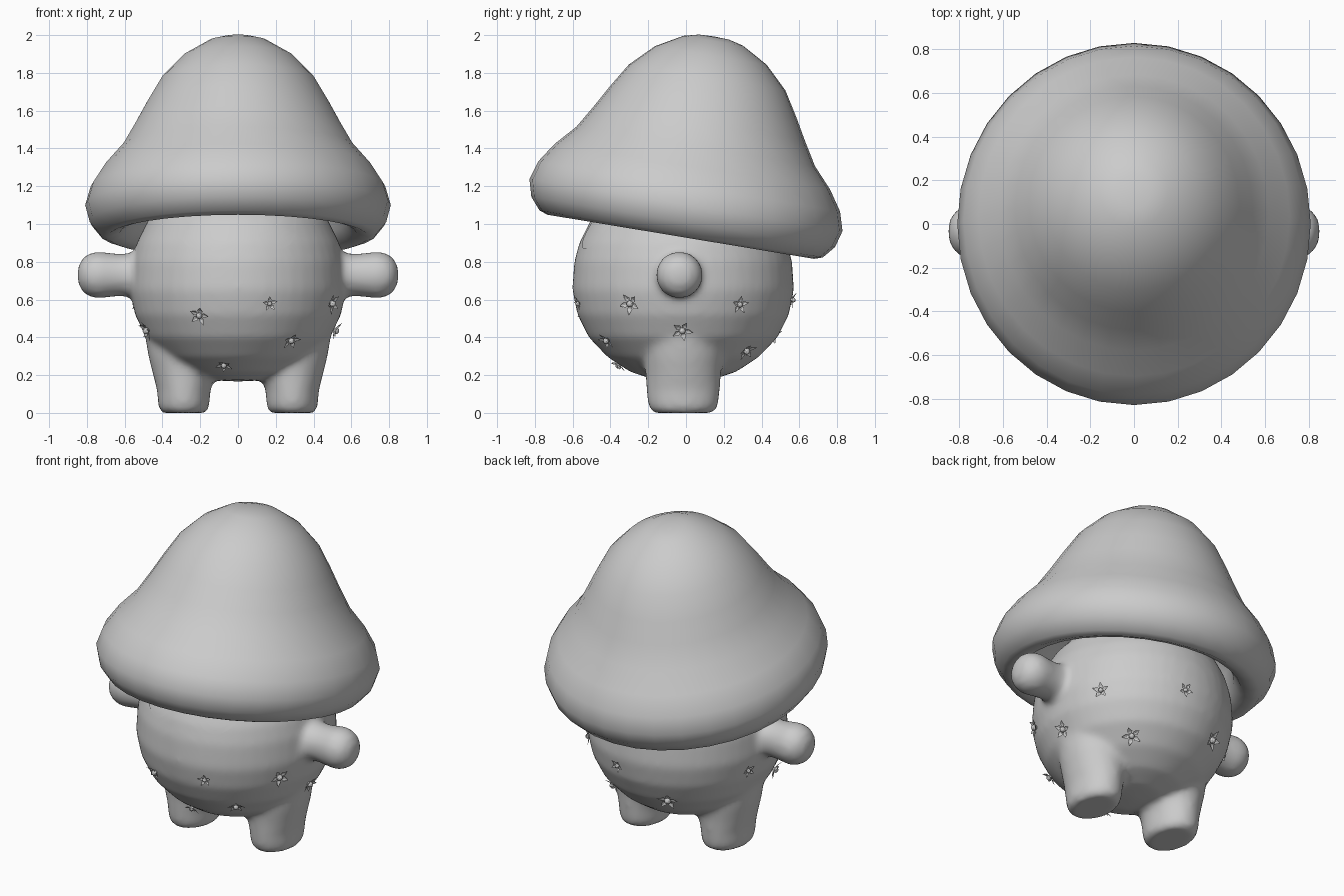
import bpy, bmesh, math
from mathutils import Matrix, Vector

if "Cube" in bpy.data.objects:
    bpy.data.objects.remove(bpy.data.objects["Cube"])

grey = bpy.data.materials.new("plain_grey")
grey.diffuse_color = (0.6, 0.6, 0.6, 1)
grey.use_nodes = True
grey.node_tree.nodes["Principled BSDF"].inputs["Base Color"].default_value = grey.diffuse_color


def loft(bm, rings, seg=32, mat=Matrix()):
    """Skin elliptical rings (cx, cy, z, rx, ry); a zero radius makes a pole."""
    start, loops = len(bm.faces), []
    for cx, cy, z, rx, ry in rings:
        n = seg if rx > 0 else 1
        loops.append([bm.verts.new(mat @ Vector((cx + rx * math.cos(a), cy + ry * math.sin(a), z)))
                      for a in (2 * math.pi * i / n for i in range(n))])
    for a, b in zip(loops, loops[1:]):
        for i in range(seg):
            j = (i + 1) % seg
            if len(a) == 1:
                bm.faces.new((a[0], b[j], b[i]))
            elif len(b) == 1:
                bm.faces.new((a[i], a[j], b[0]))
            else:
                bm.faces.new((a[i], a[j], b[j], b[i]))
    if len(loops[0]) > 1:
        bm.faces.new(loops[0][::-1])
    if len(loops[-1]) > 1:
        bm.faces.new(loops[-1])


def make(name, bm, smooth=True):
    bmesh.ops.recalc_face_normals(bm, faces=bm.faces)
    for f in bm.faces:
        f.smooth = smooth
    me = bpy.data.meshes.new(name)
    bm.to_mesh(me)
    bm.free()
    me.materials.append(grey)
    ob = bpy.data.objects.new(name, me)
    bpy.context.collection.objects.link(ob)
    return ob


# Cap: hollow bell with a rolled rim, tilted backwards
cap_profile = [(0, .905), (.08, .902), (.16, .882), (.3, .803), (.42, .685), (.5, .555),
               (.565, .44), (.64, .315), (.74, .205), (.81, .10), (.84, 0), (.815, -.09),
               (.76, -.155), (.715, -.17), (.65, -.15), (.6, -.09), (.57, .02),
               (.53, .15), (.35, .24), (0, .26)]
bm = bmesh.new()
loft(bm, [(0, 0, z, r * .963, r) for r, z in cap_profile],
     mat=Matrix.Translation((0, 0, 1.1)) @ Matrix.Rotation(math.radians(-9.4), 4, 'X'))
cap = make("cap", bm)

# Body: egg, arms and legs blended into one skin
egg = [(0, .165), (.15, .175), (.28, .217), (.4, .295), (.5, .4), (.56, .52), (.587, .65),
       (.577, .8), (.55, .9), (.49, 1.02), (.4, 1.12), (.2, 1.2), (0, 1.22)]
CY = -.015
bm = bmesh.new()
loft(bm, [(0, CY, z, r * .975, r) for r, z in egg], 48)
arm = [(.3, .15), (.47, .165), (.52, .14), (.56, .118), (.62, .112), (.68, .118), (.74, .126),
       (.79, .115), (.82, .092), (.842, .058), (.854, 0)]
leg = [(.287, 0, .115, .155), (.287, .015, .13, .175), (.287, .05, .137, .188),
       (.287, .12, .142, .195), (.285, .2, .165, .2), (.29, .3, .185, .21),
       (.29, .42, .205, .21), (.27, .55, .2, .2)]
for s in (-1, 1):
    loft(bm, [(0, 0, d, r, r) for d, r in arm], 24,
         Matrix.Translation((0, -.035, .73)) @ Matrix.Rotation(s * math.pi / 2, 4, 'Y'))
    loft(bm, [(s * cx, CY, z, rx, ry) for cx, z, rx, ry in leg], 24)
body = make("body", bm)
mod = body.modifiers.new("blend", 'REMESH')
mod.mode, mod.voxel_size, mod.use_smooth_shade = 'VOXEL', .02, True
mod = body.modifiers.new("soften", 'SMOOTH')
mod.factor, mod.iterations = .5, 8

# Eyes: thin rounded plates wrapped onto the face
for s, side in ((-1, "left"), (1, "right")):
    bm = bmesh.new()
    n, prev = 32, None
    centre = bm.verts.new((s * .205, -.9, .99))
    for k in range(1, 7):
        ring = []
        for i in range(n):
            a = 2 * math.pi * (i + .5) / n
            dz = .1 * math.sin(a) + math.copysign(.025, math.sin(a))
            ring.append(bm.verts.new((s * .205 + .1 * math.cos(a) * k / 6, -.9, .99 + dz * k / 6)))
        for i in range(n):
            j = (i + 1) % n
            bm.faces.new((prev[i], prev[j], ring[j], ring[i]) if prev else (centre, ring[j], ring[i]))
        prev = ring
    eye = make(side + "_eye", bm)
    mod = eye.modifiers.new("wrap", 'SHRINKWRAP')
    mod.target, mod.wrap_method, mod.wrap_mode = body, 'PROJECT', 'ABOVE_SURFACE'
    mod.use_project_y, mod.offset = True, .004


def surface(z):
    """Egg radius and slope at a height."""
    for (r0, z0), (r1, z1) in zip(egg, egg[1:]):
        if z0 <= z <= z1:
            return r0 + (r1 - r0) * (z - z0) / (z1 - z0), (r1 - r0) / (z1 - z0)


# Flowers: five pointed petals around a bead, scattered round the belly (x, y, z, size)
flowers = [(-.2, -.52, .52, .055), (.165, -.55, .58, .042), (.5, -.29, .58, .06),
           (-.5, -.2, .44, .06), (.28, -.41, .39, .055), (-.07, -.33, .26, .05),
           (.56, -.02, .44, .058), (.5, .285, .575, .05), (.31, .34, .335, .058),
           (.09, .57, .6, .045), (-.2, .46, .42, .065), (-.55, .15, .58, .045)]
for k, (x, y, z, size) in enumerate(flowers):
    r, slope = surface(z)
    az = math.atan2(y - CY, x)
    out = Vector((math.cos(az), math.sin(az), -slope)).normalized()
    pos = Vector((r * .975 * math.cos(az), CY + r * math.sin(az), z)) + out * .006
    bm = bmesh.new()
    for p in range(5):
        turn = Matrix.Rotation(2 * math.pi * p / 5 + k * .4, 3, 'Z')
        base, left, tip, right, mid = [bm.verts.new(turn @ Vector(c) * size) for c in (
            (0, 0, 0), (.5, -.26, .12), (1, 0, .3), (.5, .26, .12), (.5, 0, .04))]
        for tri in ((base, left, mid), (left, tip, mid), (tip, right, mid), (right, base, mid)):
            bm.faces.new(tri)
    bmesh.ops.create_uvsphere(bm, u_segments=10, v_segments=6, radius=size * .3,
                              matrix=Matrix.Translation((0, 0, size * .12)))
    flower = make(f"flower_{k + 1}", bm, False)
    flower.matrix_world = Matrix.Translation(pos) @ out.to_track_quat('Z', 'Y').to_matrix().to_4x4()
